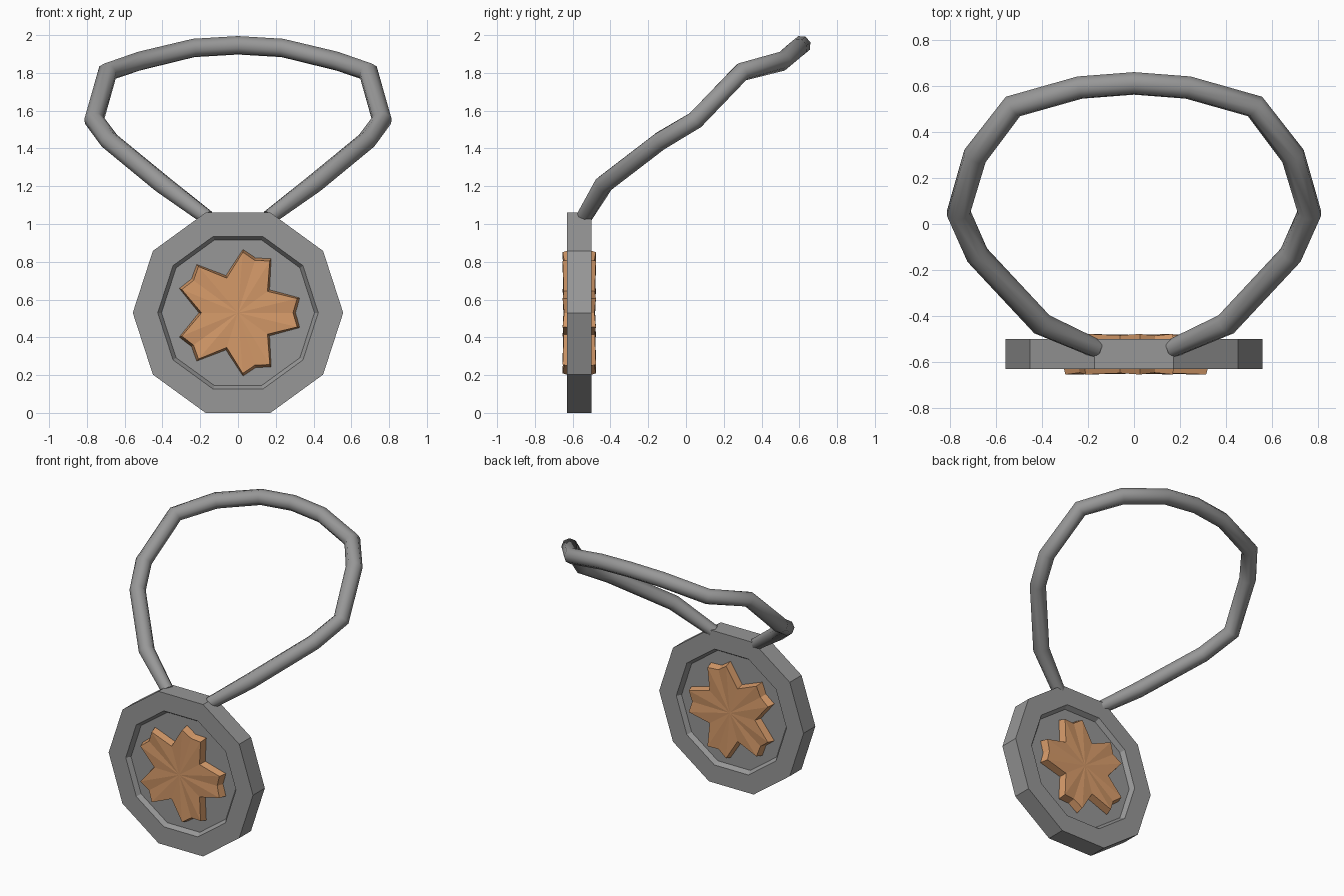
import bpy, bmesh, math
from mathutils import Vector

if "Cube" in bpy.data.objects:
    bpy.data.objects.remove(bpy.data.objects["Cube"])


def material(name, rgb):
    m = bpy.data.materials.new(name)
    m.diffuse_color = (*rgb, 1)
    m.use_nodes = True
    m.node_tree.nodes["Principled BSDF"].inputs["Base Color"].default_value = m.diffuse_color
    return m


grey = material("grey_metal", (0.31, 0.31, 0.31))
copper = material("copper", (0.66, 0.32, 0.14))
CZ = 0.53   # medallion centre height
CY = -0.565  # medallion centre depth


def loft(name, rings, mat, smooth=None, domes=None):
    """Skin a list of closed rings; cap ends with a face or a fan to a point."""
    bm = bmesh.new()
    vr = [[bm.verts.new(p) for p in r] for r in rings]
    n = len(vr[0])
    for a, b in zip(vr, vr[1:]):
        for i in range(n):
            j = (i + 1) % n
            bm.faces.new((a[i], a[j], b[j], b[i]))
    for k, ring in enumerate((vr[0], vr[-1])):
        if domes:
            c = bm.verts.new(domes[k])
            for i in range(n):
                bm.faces.new((ring[i], ring[(i + 1) % n], c))
        else:
            bm.faces.new(ring)
    bmesh.ops.recalc_face_normals(bm, faces=bm.faces)
    me = bpy.data.meshes.new(name)
    bm.to_mesh(me)
    bm.free()
    me.materials.append(mat)
    ob = bpy.data.objects.new(name, me)
    bpy.context.collection.objects.link(ob)
    if smooth:
        bpy.ops.object.select_all(action='DESELECT')
        ob.select_set(True)
        bpy.context.view_layer.objects.active = ob
        bpy.ops.object.shade_smooth_by_angle(angle=math.radians(smooth))
    return ob


# Medallion: ten-sided disc with a shallow recess on both faces
def decagon(r, y):
    return [(r * math.cos(math.tau * i / 10), y, CZ + r * math.sin(math.tau * i / 10))
            for i in range(10)]


loft("medallion", [decagon(r, y) for r, y in (
    (0.405, -0.60), (0.425, -0.63), (0.557, -0.63),
    (0.557, -0.50), (0.425, -0.50), (0.405, -0.53))], grey)


# Blossom emblem: five notched petals, passing through the disc
def blossom(inset, half):
    pts = []
    for k in range(5):
        for deg, r, dy in ((-13.5, 0.336, 0.0), (0, 0.305, -0.008),
                           (13.5, 0.336, 0.0), (36, 0.207, -0.006)):
            a = math.radians(72 * k + deg)
            h = half + (dy if half > 0 else -dy)
            pts.append(((r - inset) * math.cos(a), CY + h, CZ + (r - inset) * math.sin(a)))
    return pts


loft("blossom_emblem", [blossom(0.014, -0.088), blossom(0.0, -0.04),
                        blossom(0.0, 0.04), blossom(0.014, 0.088)], copper,
     domes=((0, CY - 0.084, CZ), (0, CY + 0.084, CZ)))

# Neck strap: mirrored path swept with an octagon, mitred at the bends
half = [(0.165, -0.54, 1.035), (0.40, -0.435, 1.21), (0.68, -0.135, 1.44),
        (0.762, 0.05, 1.55), (0.69, 0.295, 1.805), (0.525, 0.51, 1.862),
        (0.235, 0.592, 1.932), (0, 0.61, 1.946)]
path = [Vector(p) for p in half]
path += [Vector((-p[0], p[1], p[2])) for p in reversed(half[:-1])]
normal = Vector((0, -0.64, 0.77))
rings = []
for i, p in enumerate(path):
    d0 = (p - path[max(i - 1, 0)]).normalized()
    d1 = (path[min(i + 1, len(path) - 1)] - p).normalized()
    t = (d0 + d1).normalized()
    end = i in (0, len(path) - 1)
    miter = 1 if end else 1 / max(0.8, t.dot(d1))
    u = t.cross(normal).normalized()
    v = u.cross(t)
    r = 0.042 if end else 0.051
    rings.append([p + r * (miter * math.cos(a) * u + math.sin(a) * v)
                  for a in (math.tau * (k + 0.5) / 8 for k in range(8))])
loft("neck_strap", rings, grey, smooth=50)
